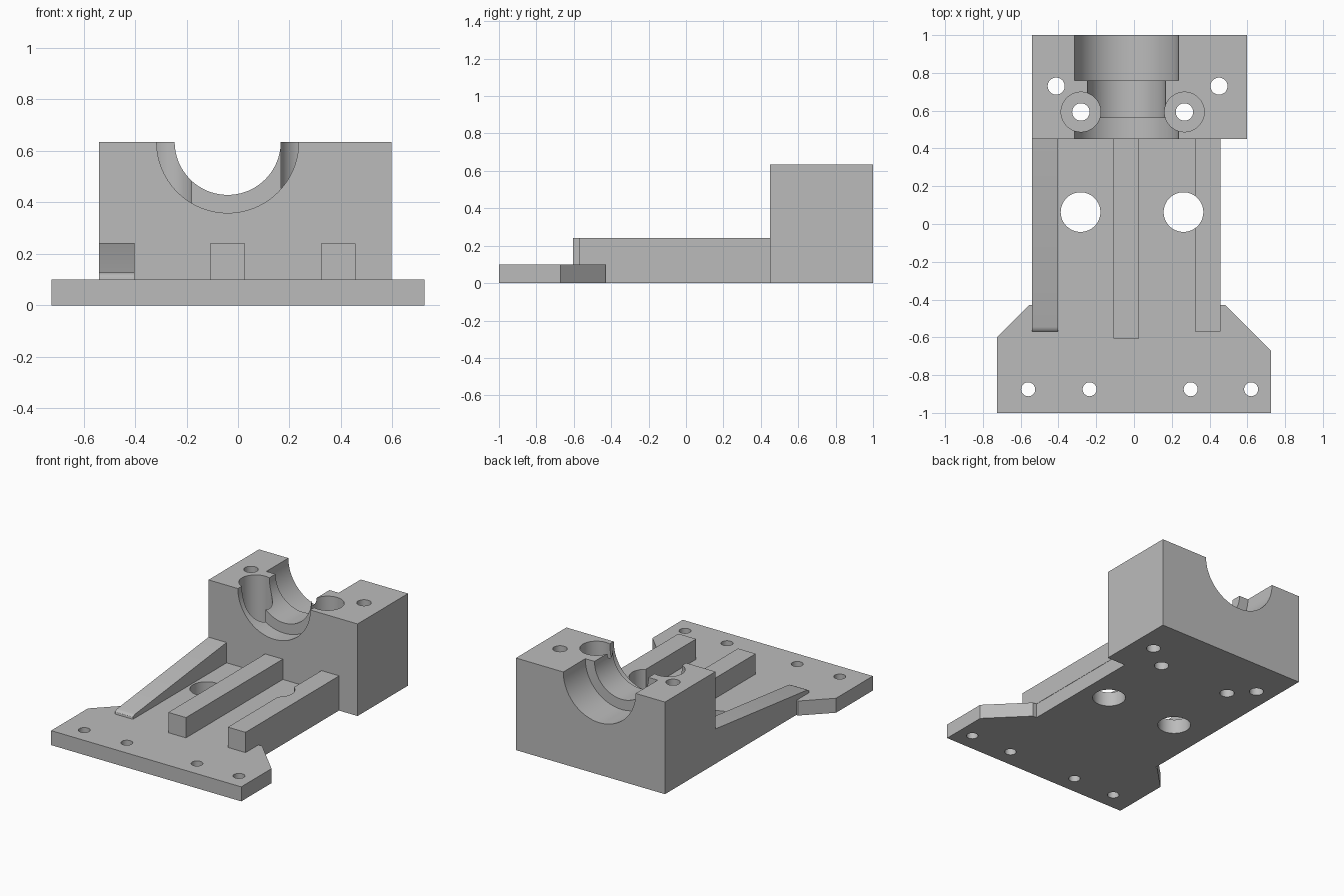
import bpy, bmesh, math
from mathutils import Matrix, Vector

old = bpy.data.objects.get("Cube")
if old:
    bpy.data.objects.remove(old, do_unlink=True)

grey = bpy.data.materials.new("plain grey")
grey.use_nodes = True
tone = (0.5, 0.5, 0.5, 1)
grey.diffuse_color = tone
grey.node_tree.nodes["Principled BSDF"].inputs["Base Color"].default_value = tone


def add_object(name, bm):
    bmesh.ops.recalc_face_normals(bm, faces=bm.faces)
    mesh = bpy.data.meshes.new(name)
    bm.to_mesh(mesh)
    bm.free()
    mesh.materials.append(grey)
    obj = bpy.data.objects.new(name, mesh)
    bpy.context.collection.objects.link(obj)
    return obj


def extrude(name, points, direction):
    """Prism from a closed 3D outline swept along a direction."""
    bm = bmesh.new()
    face = bm.faces.new([bm.verts.new(p) for p in points])
    swept = bmesh.ops.extrude_face_region(bm, geom=[face])["geom"]
    verts = [v for v in swept if isinstance(v, bmesh.types.BMVert)]
    bmesh.ops.translate(bm, verts=verts, vec=Vector(direction))
    return add_object(name, bm)


def box(name, x0, x1, y0, y1, z0, z1):
    outline = [(x0, y0, z0), (x1, y0, z0), (x1, y1, z0), (x0, y1, z0)]
    return extrude(name, outline, (0, 0, z1 - z0))


def drill(obj, start, end, radius, sides=64):
    """Cut a round hole through obj from start to end."""
    start, end = Vector(start), Vector(end)
    axis = end - start
    turn = Vector((0, 0, 1)).rotation_difference(axis).to_matrix().to_4x4()
    bm = bmesh.new()
    bmesh.ops.create_cone(bm, cap_ends=True, segments=sides, radius1=radius,
                          radius2=radius, depth=axis.length,
                          matrix=Matrix.Translation((start + end) / 2) @ turn)
    cutter = add_object("cutter", bm)
    cutter.hide_render = True
    mod = obj.modifiers.new("hole", "BOOLEAN")
    mod.operation, mod.solver, mod.object = "DIFFERENCE", "EXACT", cutter
    bpy.context.view_layer.objects.active = obj
    bpy.ops.object.modifier_apply(modifier=mod.name)
    bpy.data.objects.remove(cutter, do_unlink=True)


def drill_down(obj, x, y, radius, bottom=-0.1):
    drill(obj, (x, y, bottom), (x, y, 0.8), radius)


block_front, plate_top, rib_top, block_top = 0.45, 0.1, 0.24, 0.635

# Base plate with its flared, chamfered front flange
outline = [(-0.725, -1), (0.725, -1), (0.725, -0.67), (0.485, -0.43),
           (0.455, -0.43), (0.455, block_front), (-0.54, block_front),
           (-0.54, -0.43), (-0.555, -0.43), (-0.725, -0.6)]
plate = extrude("base_plate", [(x, y, 0) for x, y in outline], (0, 0, plate_top))
for x in (-0.56, -0.235, 0.3, 0.62):
    drill_down(plate, x, -0.875, 0.037)

# Straight ribs
middle_rib = box("middle_rib", -0.108, 0.027, -0.605, block_front, plate_top, rib_top)
left_rib = box("left_rib", 0.322, 0.457, -0.57, block_front, plate_top, rib_top)

# Sloping rib, rounded off at its low end
slope = [(block_front, plate_top), (block_front, rib_top), (-0.545, 0.127),
         (-0.56, 0.122), (-0.568, 0.113), (-0.57, plate_top)]
ramp = extrude("sloping_rib", [(-0.54, y, z) for y, z in slope], (0.138, 0, 0))

# Large windows through the plate, one nicking the left rib
drill_down(plate, -0.283, 0.063, 0.105)
for part in (plate, left_rib):
    drill_down(part, 0.262, 0.063, 0.105)

# Bearing block with a stepped half-round seat
block = box("bearing_block", -0.54, 0.597, block_front, 1, 0, block_top)
for y0, y1, radius in ((0.4, 0.56, 0.276), (0.5, 0.8, 0.206), (0.76, 1.1, 0.276)):
    drill(block, (-0.04, y0, block_top), (-0.04, y1, block_top), radius, 96)

# Bolt holes and counterbores in the block
for x in (-0.412, 0.45):
    drill_down(block, x, 0.73, 0.045)
for x in (-0.281, 0.267):
    drill_down(block, x, 0.593, 0.105, 0.25)
    drill_down(block, x, 0.593, 0.046)

# Smooth the round walls, keep the edges crisp
bpy.ops.object.select_all(action="DESELECT")
for part in (plate, middle_rib, left_rib, ramp, block):
    part.select_set(True)
bpy.context.view_layer.objects.active = block
bpy.ops.object.shade_smooth_by_angle(angle=math.radians(30))
